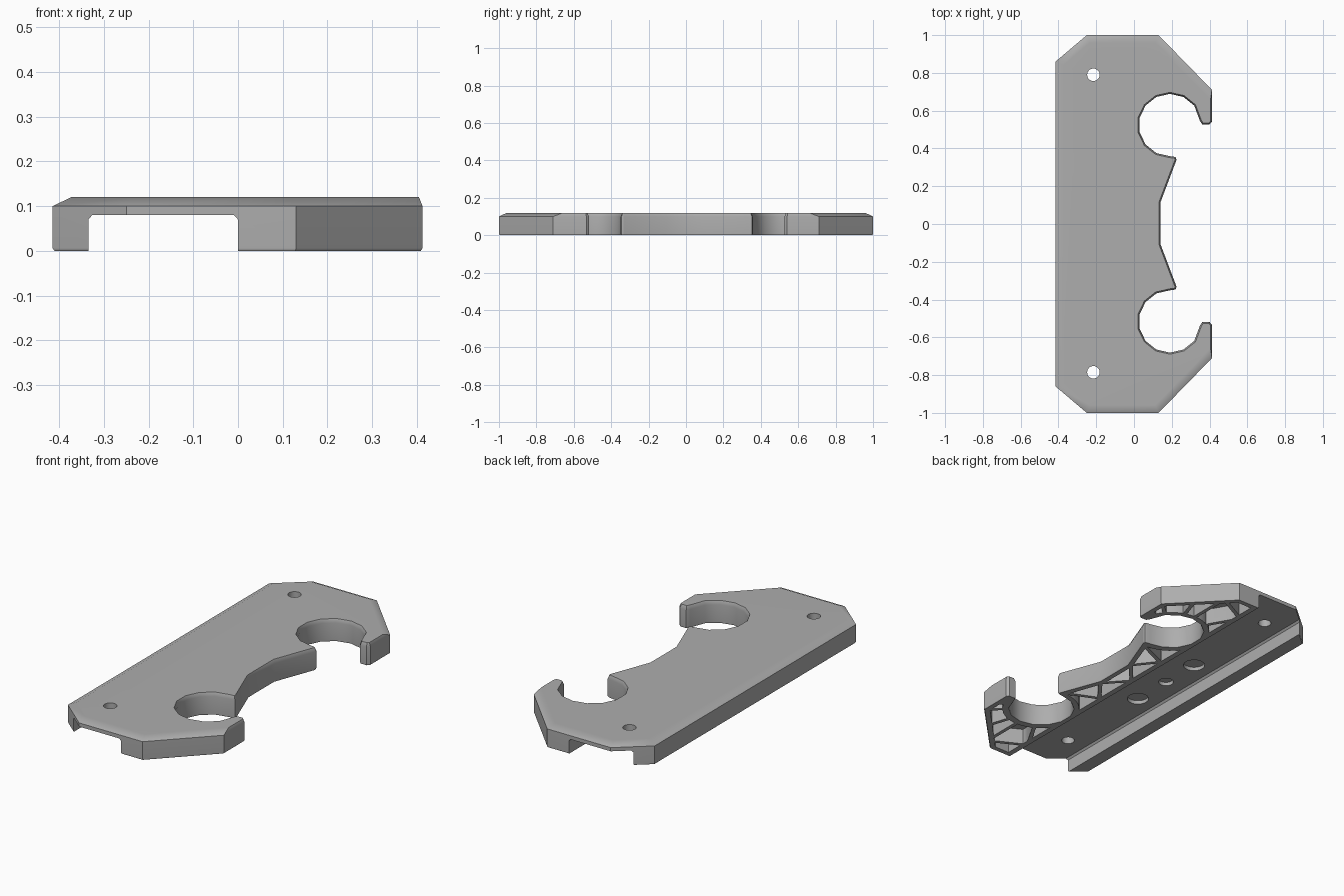
import bpy, bmesh
from math import sin, cos, radians, atan2, hypot
from mathutils import Vector, Matrix

cube = bpy.data.objects.get("Cube")
if cube:
    bpy.data.objects.remove(cube, do_unlink=True)

grey = bpy.data.materials.new("plain grey")
grey.use_nodes = True
grey.diffuse_color = (0.42, 0.42, 0.42, 1)
grey.node_tree.nodes["Principled BSDF"].inputs["Base Color"].default_value = grey.diffuse_color


def add_object(name, bm):
    bmesh.ops.recalc_face_normals(bm, faces=bm.faces)
    mesh = bpy.data.meshes.new(name)
    bm.to_mesh(mesh)
    bm.free()
    mesh.materials.append(grey)
    ob = bpy.data.objects.new(name, mesh)
    bpy.context.collection.objects.link(ob)
    return ob


def loft(name, rings):
    """Solid through equal-length rings of (x, y, z) points."""
    bm = bmesh.new()
    loops = [[bm.verts.new(p) for p in ring] for ring in rings]
    n = len(loops[0])
    for a, b in zip(loops, loops[1:]):
        for i in range(n):
            j = (i + 1) % n
            bm.faces.new((a[i], a[j], b[j], b[i]))
    bm.faces.new(loops[0][::-1])
    bm.faces.new(loops[-1])
    return add_object(name, bm)


def prism(name, points, z0, z1):
    return loft(name, [[(x, y, z) for x, y in points] for z in (z0, z1)])


def cylinder(name, x, y, r, z0, z1, sides=32):
    ring = [(x + r * cos(radians(360 * i / sides)), y + r * sin(radians(360 * i / sides)))
            for i in range(sides)]
    return prism(name, ring, z0, z1)


def bar(name, a, b, width, z0, z1):
    """Straight rib between two points in plan."""
    d = Vector((b[0] - a[0], b[1] - a[1])).normalized()
    s = Vector((-d.y, d.x)) * width / 2
    a, b = Vector(a), Vector(b)
    return prism(name, [a - s, b - s, b + s, a + s], z0, z1)


def cut(ob, cutter):
    mod = ob.modifiers.new("cut", 'BOOLEAN')
    mod.operation = 'DIFFERENCE'
    mod.solver = 'EXACT'
    mod.object = cutter
    bpy.context.view_layer.objects.active = ob
    bpy.ops.object.modifier_apply(modifier=mod.name)
    bpy.data.objects.remove(cutter, do_unlink=True)


def inset(points, distance):
    """Offset each edge inward by distance(a, b) and meet at mitred corners."""
    n, out = len(points), []
    for i in range(n):
        lines = []
        for a, b in ((points[i - 1], points[i]), (points[i], points[(i + 1) % n])):
            d = Vector((b[0] - a[0], b[1] - a[1])).normalized()
            nrm = Vector((-d.y, d.x))
            lines.append((nrm, nrm.dot(Vector(a)) + distance(a, b)))
        (n1, c1), (n2, c2) = lines
        det = n1.x * n2.y - n1.y * n2.x
        out.append(((c1 * n2.y - c2 * n1.y) / det, (n1.x * c2 - n2.x * c1) / det))
    return out


# Plan outline: waist, nub, round hook, tip and clipped outer corners
HX, HY, HR = 0.19, 0.52, 0.165
step = 360 / 14
half = [(0.14, 0.11), (0.225, 0.335), (0.222, 0.348), (0.21, 0.353)]
half += [(HX + HR * cos(radians(270 - i * step)), HY + HR * sin(radians(270 - i * step)))
         for i in range(10)]
half += [(0.35, 0.54), (0.362, 0.523), (0.4, 0.523), (0.413, 0.537),
         (0.413, 0.71), (0.13, 1), (-0.25, 1), (-0.415, 0.86)]
outline = half + [(x, -y) for x, y in reversed(half)]
outline = [(x, y + (0.004 if abs(y) < 0.7 else 0)) for x, y in outline]


def top_chamfer(a, b):
    return 0.042 if min(abs(a[1]), abs(b[1])) > 0.7 else 0.008


def ring_at(points, z):
    return [(x, y, z) for x, y in points]


plate = loft("rack_plate", [
    ring_at(inset(outline, lambda a, b: 0.004), 0), ring_at(outline, 0.006),
    ring_at(outline, 0.1), ring_at(inset(outline, top_chamfer), 0.12)])

# Long channel along the underside, with eased upper corners
channel = [(-0.335, -0.1), (0, -0.1), (0, 0.07), (-0.009, 0.08), (-0.326, 0.08), (-0.335, 0.07)]
cut(plate, loft("channel_cutter", [[(x, y, z) for x, z in channel] for y in (-1.2, 1.2)]))

# Screw holes through the plate, shallow recesses in the channel
for y in (-0.785, 0.79):
    cut(plate, cylinder("screw_cutter", -0.215, y, 0.033, -0.1, 0.3))
for y, r in ((-0.225, 0.055), (0, 0.038), (0.225, 0.055)):
    cut(plate, cylinder("recess_cutter", -0.215, y, r, -0.1, 0.1))

# Hook pockets, leaving a ring wall and radiating ribs
FLOOR, RIB = 0.085, 0.02
hook = [(0.03, 0.5), (HX, HY), (0.383, 0.62), (0.383, 0.697), (0.118, 0.97), (0.03, 0.97)]
for side in (-1, 1):
    pocket = prism("hook_pocket", [(x, y * side) for x, y in hook], -0.05, FLOOR)
    cut(pocket, cylinder("ring_wall", HX, HY * side, HR + 0.033, -0.2, 0.3, 48))
    ribs = [((HX, HY), (0.42, 0.72)), ((HX, HY), (0.3, 0.86)), ((HX, HY), (0.19, 1.0)),
            ((HX, HY), (0.0, 0.85)), ((0.0, 0.85), (0.19, 0.95))]
    for a, b in ribs:
        cut(pocket, bar("rib", (a[0], a[1] * side), (b[0], b[1] * side), RIB, -0.2, 0.3))
    cut(plate, pocket)

# Waist pocket with zigzag ribs
waist = [(0.03, 0.42), (0.14, 0.36), (0.182, 0.315), (0.11, 0.115)]
waist = waist + [(x, -y) for x, y in reversed(waist)]
pocket = prism("waist_pocket", waist, -0.05, FLOOR)
for side in (-1, 1):
    cut(pocket, cylinder("ring_wall", HX, HY * side, HR + 0.033, -0.2, 0.3, 48))
    for a, b in (((0.0, -0.02), (0.14, 0.14)), ((0.14, 0.1), (0.0, 0.28)), ((0.0, 0.23), (0.2, 0.32))):
        cut(pocket, bar("rib", (a[0], a[1] * side), (b[0], b[1] * side), RIB, -0.2, 0.3))
cut(plate, pocket)

# Shading: soft top chamfer, crisp corners
bpy.ops.object.select_all(action='DESELECT')
plate.select_set(True)
bpy.context.view_layer.objects.active = plate
bpy.ops.object.shade_smooth_by_angle(angle=radians(35))
weighted = plate.modifiers.new("weighted normals", 'WEIGHTED_NORMAL')
weighted.keep_sharp = True
